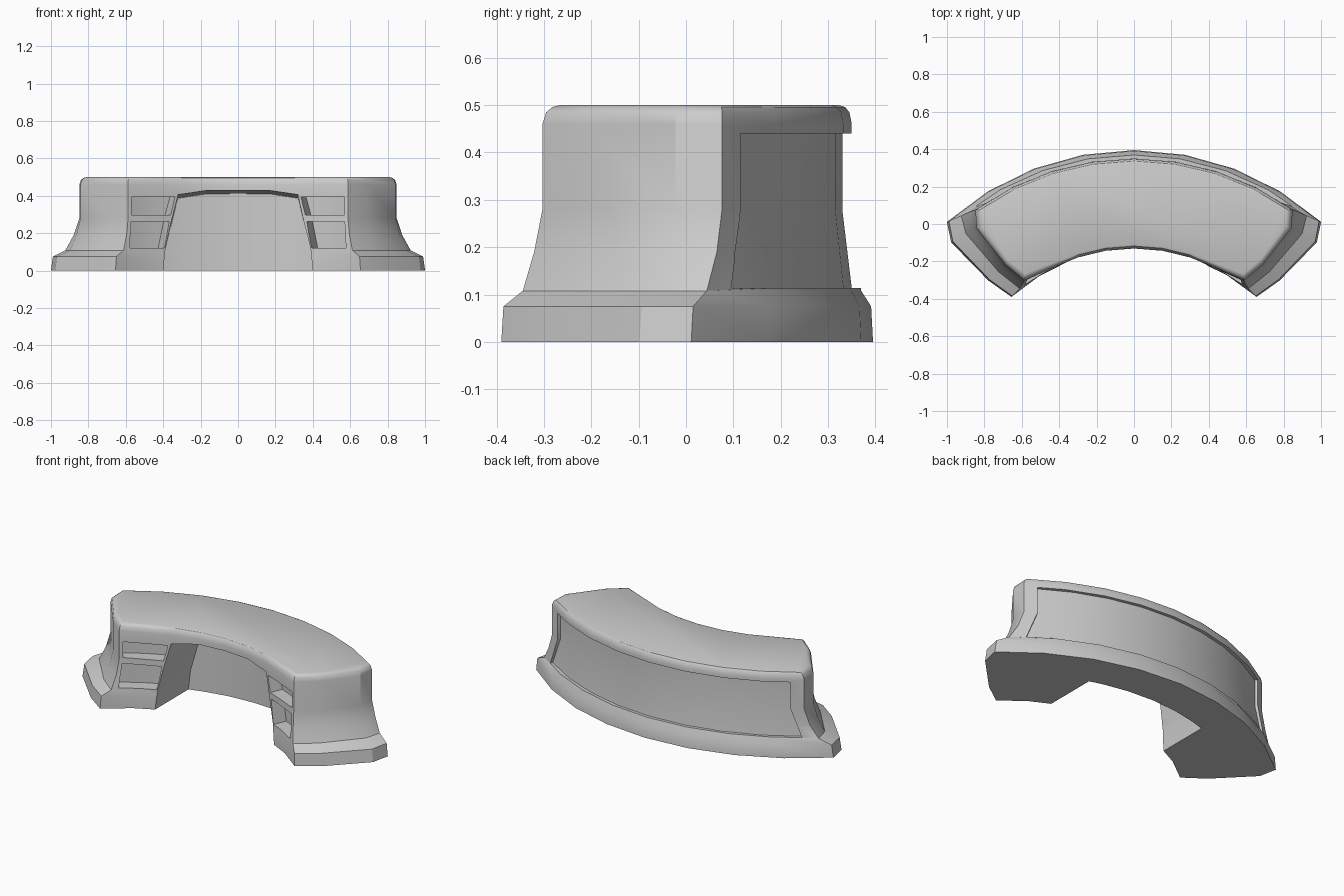
import bpy, bmesh
from math import sin, cos, radians, sqrt

if "Cube" in bpy.data.objects:
    bpy.data.objects.remove(bpy.data.objects["Cube"])

CY = -1.1  # centre of the desk's arc


def polar(r, deg, z):
    return (r * sin(radians(deg)), CY + r * cos(radians(deg)), z)


def loft(name, rings):
    """Closed solid through equal-length rings of points."""
    bm = bmesh.new()
    vs = [[bm.verts.new(p) for p in ring] for ring in rings]
    n = len(vs[0])
    for a, b in zip(vs, vs[1:]):
        for i in range(n):
            bm.faces.new((a[i], a[(i + 1) % n], b[(i + 1) % n], b[i]))
    bm.faces.new(vs[0])
    bm.faces.new(vs[-1])
    bmesh.ops.recalc_face_normals(bm, faces=bm.faces[:])
    me = bpy.data.meshes.new(name)
    bm.to_mesh(me)
    bm.free()
    ob = bpy.data.objects.new(name, me)
    bpy.context.collection.objects.link(ob)
    return ob


def sector(z, r_in, r_out, a0, a1, n):
    """Outline of a ring sector at height z."""
    angs = [a0 + (a1 - a0) * i / n for i in range(n + 1)]
    return [polar(r_out, a, z) for a in angs] + [polar(r_in, a, z) for a in reversed(angs)]


def body_ring(z, r_out, a_out, r_in, r_corner, a_in, n=8):
    """Desk outline: outer arc, bulged end, inner arc, bulged end."""
    t = [-1 + 2 * i / n for i in range(n + 1)]
    d = r_out - r_corner
    b = max(a_out, a_in) + 1.6
    end = [(r_out - 0.18 * d, b), (r_corner + 0.28 * d, b)]
    pts = [polar(r_out, a_out * k, z) for k in t]
    pts += [polar(r, a, z) for r, a in end]
    pts += [polar(r_corner if abs(k) == 1 else r_in, a_in * k, z) for k in reversed(t)]
    pts += [polar(r, -a, z) for r, a in reversed(end)]
    return pts


# Desk body: plinth, flared sides, rounded top edge
desk = loft("curved_desk", [
    body_ring(0.000, 1.495, 42.0, 0.965, 0.966, 42.7),
    body_ring(0.075, 1.491, 41.6, 0.965, 0.966, 42.3),
    body_ring(0.108, 1.470, 38.9, 0.967, 0.972, 39.0),
    body_ring(0.190, 1.459, 37.0, 0.968, 0.981, 37.4),
    body_ring(0.280, 1.450, 35.8, 0.969, 0.990, 36.4),
    body_ring(0.460, 1.450, 35.8, 0.969, 0.990, 36.4),
    body_ring(0.485, 1.445, 35.5, 0.974, 0.996, 36.1),
    body_ring(0.496, 1.436, 35.1, 0.982, 1.006, 35.6),
    body_ring(0.500, 1.424, 34.6, 0.992, 1.018, 35.0),
])

# Knee hole with curved back wall, lofted across x
half = [(0.4, 0.0), (0.388, 0.12), (0.32, 0.387), (0.17, 0.41), (0.0, 0.411)]
cols = [(-x, z) for x, z in half] + [(x, z) for x, z in reversed(half[:-1])]
rings = []
for x, z in cols:
    back = CY + sqrt(1.26 ** 2 - x * x)
    rings.append([(x, -0.6, -0.1), (x, back, -0.1), (x, back, z),
                  (x, -0.6, z + (0.045 if z > 0.3 else 0))])
cutters = [loft("knee_hole_cutter", rings)]

# Framed recess along the outer face
cutters.append(loft("outer_panel_cutter", [
    sector(0.114, 1.450, 1.6, -35.3, 35.3, 8),
    sector(0.280, 1.430, 1.6, -32.8, 32.8, 8),
    sector(0.440, 1.430, 1.6, -32.8, 32.8, 8)]))

# Two niches in the front of each pedestal
for s in (-1, 1):
    cutters.append(loft("lower_niche_cutter", [
        sector(0.12, 0.90, 1.045, s * 24.1, s * 36.6, 3),
        sector(0.262, 0.90, 1.045, s * 22.4, s * 35.4, 3)]))
    cutters.append(loft("upper_niche_cutter", [
        sector(0.298, 0.90, 1.045, s * 21.9, s * 35.2, 3),
        sector(0.393, 0.90, 1.045, s * 20.4, s * 35.2, 3)]))

bpy.context.view_layer.objects.active = desk
desk.select_set(True)
for c in cutters:
    m = desk.modifiers.new("cut", 'BOOLEAN')
    m.operation = 'DIFFERENCE'
    m.solver = 'EXACT'
    m.object = c
    bpy.ops.object.modifier_apply(modifier=m.name)
    bpy.data.objects.remove(c, do_unlink=True)

bpy.ops.object.shade_smooth_by_angle(angle=radians(32))
